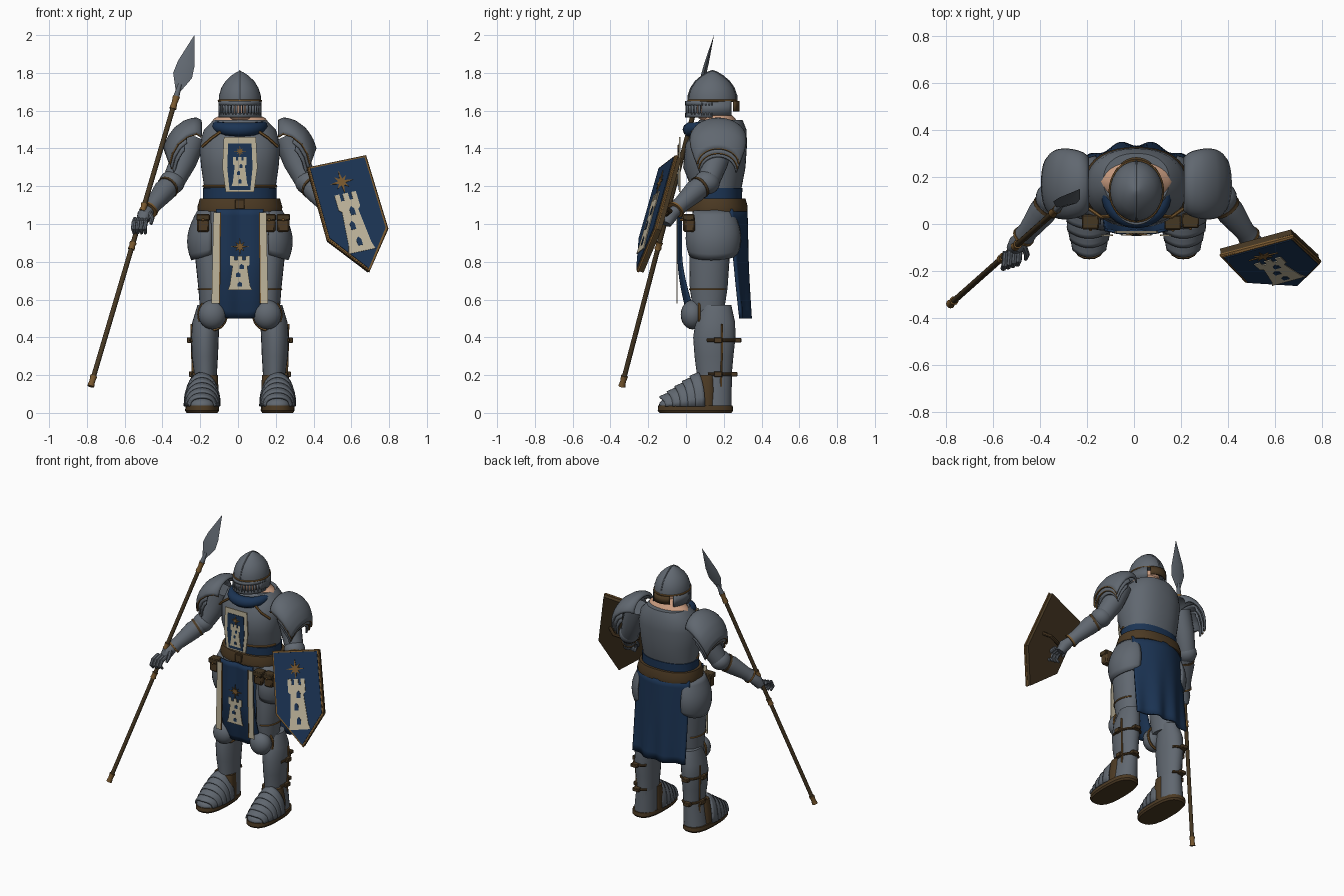
import bpy, bmesh
from math import sin, cos, pi, radians
from mathutils import Vector, Matrix

if "Cube" in bpy.data.objects:
    bpy.data.objects.remove(bpy.data.objects["Cube"])
made = []
CX = 0.01  # body centre line


def colour(name, *rgb):
    m = bpy.data.materials.new(name)
    m.use_nodes = True
    m.diffuse_color = (*rgb, 1)
    m.node_tree.nodes["Principled BSDF"].inputs["Base Color"].default_value = (*rgb, 1)
    return m


steel = colour("steel", .118, .137, .162)
blue = colour("blue cloth", .011, .034, .088)
cream = colour("cream cloth", .52, .46, .33)
leather = colour("brown leather", .072, .042, .017)
brass = colour("brass", .19, .098, .028)
skin = colour("skin", .6, .34, .22)
wood = colour("dark wood", .06, .038, .016)


def finish(name, bm, mat, solid=0):
    bmesh.ops.recalc_face_normals(bm, faces=bm.faces)
    me = bpy.data.meshes.new(name)
    bm.to_mesh(me)
    bm.free()
    me.materials.append(mat)
    ob = bpy.data.objects.new(name, me)
    bpy.context.collection.objects.link(ob)
    if solid:
        mod = ob.modifiers.new("thickness", "SOLIDIFY")
        mod.thickness, mod.offset = solid, 0
    made.append(ob)


def skin_rings(name, rings, mat, closed=False):
    bm = bmesh.new()
    vs = [[bm.verts.new(p) for p in r] for r in rings]
    n = len(vs[0])
    for a, b in zip(vs, vs[1:] + vs[:1] if closed else vs[1:]):
        for i in range(n):
            bm.faces.new((a[i], a[(i + 1) % n], b[(i + 1) % n], b[i]))
    if not closed:
        bm.faces.new(vs[0])
        bm.faces.new(vs[-1])
    finish(name, bm, mat)


def loft(name, rings, mat, n=28, power=2.0):
    """Stack of horizontal superellipses: x, y, z, half width, half depth."""
    def co(x, y, z, rx, ry, a):
        c, s = cos(a), sin(a)
        k = (abs(c) ** power + abs(s) ** power) ** (-1 / power)
        return (x + rx * c * k, y + ry * s * k, z)
    skin_rings(name, [[co(*r, 2 * pi * i / n) for i in range(n)] for r in rings], mat)


def limb(name, pts, radii, mat, n=12, closed=False):
    """Round tube along a path with its own radius at each point."""
    pts = [Vector(p) for p in pts]
    radii = radii if isinstance(radii, (list, tuple)) else [radii] * len(pts)
    m = len(pts)
    tan = [((pts[(i + 1) % m] - pts[i - 1]) if closed else
            (pts[min(i + 1, m - 1)] - pts[max(i - 1, 0)])).normalized() for i in range(m)]
    ref = min((Vector(a) for a in ((1, 0, 0), (0, 1, 0), (0, 0, 1))),
              key=lambda a: max(abs(t.dot(a)) for t in tan))
    rings = []
    for p, t, r in zip(pts, tan, radii):
        u = t.cross(ref).normalized()
        v = t.cross(u)
        rings.append([p + r * (cos(2 * pi * i / n) * u + sin(2 * pi * i / n) * v) for i in range(n)])
    skin_rings(name, rings, mat, closed)


def arc(x, y, z, rx, ry, a0=0, a1=348.75, n=32):
    return [(x + rx * cos(a), y + ry * sin(a), z) for a in (radians(a0 + (a1 - a0) * i / (n - 1)) for i in range(n))]


def sheet(name, fn, nu, nv, mat, solid=.012):
    bm = bmesh.new()
    g = [[bm.verts.new(fn(i / nu, j / nv)) for i in range(nu + 1)] for j in range(nv + 1)]
    for j in range(nv):
        for i in range(nu):
            bm.faces.new((g[j][i], g[j][i + 1], g[j + 1][i + 1], g[j + 1][i]))
    finish(name, bm, mat, solid)


def ball(name, loc, size, mat):
    bm = bmesh.new()
    bmesh.ops.create_uvsphere(bm, u_segments=20, v_segments=12, radius=1,
                              matrix=Matrix.Translation(loc) @ Matrix.Diagonal((*size, 1)))
    finish(name, bm, mat)


def box(name, loc, size, mat):
    bm = bmesh.new()
    bmesh.ops.create_cube(bm, size=1, matrix=Matrix.Translation(loc) @ Matrix.Diagonal((*size, 1)))
    bmesh.ops.bevel(bm, geom=bm.edges[:], offset=min(size) * .15, segments=1, affect='EDGES')
    finish(name, bm, mat)


def plate(name, pts, frame, lift, thick, mat):
    bm = bmesh.new()
    f = bm.faces.new([bm.verts.new((x, y, lift)) for x, y in pts])
    new = bmesh.ops.extrude_face_region(bm, geom=[f])["geom"]
    bmesh.ops.translate(bm, verts=[v for v in new if isinstance(v, bmesh.types.BMVert)], vec=(0, 0, thick))
    bm.transform(frame)
    finish(name, bm, mat)


def emblem(part, frame, y, w, h, star_y, star_r, lift):
    half = [(.5, 0), (.42, .12), (.3, .7), (.4, .74), (.4, 1), (.22, 1), (.22, .88), (.1, .88), (.1, 1)]
    outline = half + [(-a, b) for a, b in reversed(half)]
    plate(part + "_tower", [(a * w, y + b * h) for a, b in outline], frame, lift, .004, cream)
    for k, (wx, wy) in enumerate(((.0, .1), (-.07, .38), (.07, .62))):
        win = [(-.09, 0), (.09, 0), (.09, .1), (0, .15), (-.09, .1)]
        plate(f"{part}_window_{k}", [((wx + a) * w, y + (wy + b) * h) for a, b in win], frame, lift + .004, .002, blue)
    star = [(r * sin(i * pi / 8), star_y + r * cos(i * pi / 8)) for i in range(16)
            for r in [star_r * (.3 if i % 2 else 1 if i % 4 == 0 else .7)]]
    plate(part + "_star", star, frame, lift, .004, brass)


def frame_of(origin, normal, up):
    n = Vector(normal).normalized()
    v = (Vector(up) - n * Vector(up).dot(n)).normalized()
    m = Matrix((v.cross(n), v, n)).transposed().to_4x4()
    m.translation = origin
    return m


# Torso, waist and belt
loft("breastplate", [(CX, .16, 1.08, .18, .12), (CX, .16, 1.16, .185, .125), (CX, .16, 1.2, .19, .136),
                     (CX, .15, 1.3, .205, .165), (CX, .16, 1.42, .215, .163), (CX, .18, 1.5, .19, .14),
                     (CX, .185, 1.55, .14, .115)], steel, 36, 2.3)
limb("breastplate_trim", arc(CX, .16, 1.2, .195, .15, 190, 350), .007, brass, 8)
loft("waist_cloth", [(CX, .16, 1.09, .195, .137), (CX, .16, 1.19, .195, .138)], blue, 36, 2.3)
loft("belt", [(CX, .16, 1.065, .222, .165), (CX, .16, 1.09, .225, .167), (CX, .16, 1.135, .212, .155)], leather, 36, 2.3)
box("belt_buckle", (CX, -.005, 1.105), (.05, .015, .05), leather)
loft("hips", [(CX, .16, .93, .13, .1), (CX, .16, 1.09, .19, .13)], steel)

# Neck, collar and head
loft("shoulder_skin", [(CX, .18, 1.54, .15, .09), (CX, .18, 1.56, .135, .08), (CX, .17, 1.585, .085, .065),
                       (CX, .16, 1.63, .058, .06)], skin)
ring = [2 * pi * i / 32 for i in range(32)]
limb("collar", [(CX + .122 * cos(a), .13 + .11 * sin(a), 1.52 + .02 * sin(a)) for a in ring],
     [.025 - .013 * sin(a) for a in ring], blue, 10, True)
ball("head", (CX, .135, 1.63), (.08, .095, .1), skin)
dome = ((1.645, 1.0), (1.68, .99), (1.72, .88), (1.755, .69), (1.785, .41), (1.803, .17), (1.81, .02))
loft("helmet_dome", [(CX, .14, z, .112 * k, .128 * k) for z, k in dome], steel)
limb("helmet_band", arc(CX, .14, 1.652, .112, .128), .006, brass, 8, True)
limb("helmet_ridge", [(CX, .14 - .128 * k, z) for z, k in dome] +
     [(CX, .14 + .128 * k, z) for z, k in dome[::-1]], .005, steel, 6)


def visor(z0, z1, a0=-90, a1=90):
    def fn(u, v):
        a = radians(a0 + (a1 - a0) * u)
        return (CX + .108 * sin(a), .14 - .138 * cos(a), z0 + (z1 - z0) * v)
    return fn


sheet("visor_top", visor(1.628, 1.65), 24, 1, steel)
sheet("visor_bottom", visor(1.565, 1.588), 24, 1, steel)
for i in range(13):
    a = -60 + 10 * i
    sheet(f"visor_bar_{i}", visor(1.58, 1.63, a - 3, a + 3), 1, 1, steel)
for a0, a1 in ((-135, -66), (66, 135)):
    sheet("cheek_guard", visor(1.575, 1.65, a0, a1), 10, 1, steel)
sheet("neck_guard", visor(1.595, 1.65, 145, 215), 10, 1, leather)

# Front and back cloth
chest = frame_of((CX, -.03, 0), (0, -1, 0), (0, 0, 1))
plate("chest_panel", [(-.075, 1.17), (.075, 1.17), (.093, 1.3), (.085, 1.46), (-.085, 1.46), (-.093, 1.3)],
      chest, 0, .008, cream)
plate("chest_field", [(-.055, 1.18), (.055, 1.18), (.067, 1.3), (.062, 1.425), (-.062, 1.425), (-.067, 1.3)],
      chest, .008, .003, blue)
emblem("chest", chest, 1.2, .09, .155, 1.385, .032, .011)
sheet("front_cloth", lambda u, v: (CX + (u - .5) * (.25 + .03 * v), -.032 + .06 * max(0, v - .5) ** 1.5 * 2.5
      + .006 * cos(u * 4 * pi), 1.08 - .58 * v + .08 * (2 * u - 1) ** 4 * v), 20, 16, blue)
emblem("skirt", chest, .65, .13, .18, .88, .05, .014)
for s in (-1, 1):
    plate("skirt_stripe", [(s * .105, 1.06), (s * .14, 1.06), (s * .15, .58), (s * .11, .58)], chest, .014, .006, cream)
    plate("skirt_stripe_edge", [(s * .1, 1.06), (s * .106, 1.06), (s * .111, .58), (s * .105, .58)],
          chest, .014, .007, brass)
sheet("back_cloth", lambda u, v: (CX + (u - .5) * .41, .318 + .018 * v - .085 * (2 * u - 1) ** 2 * (1 - .3 * v)
      + .012 * v * v * cos(u * 6 * pi), 1.08 - .58 * v), 30, 12, blue, .015)

# Belt pouches
for x in (-.185, .165, .24):
    box("pouch", (x, -.005 + abs(x) * .1, 1.0), (.065, .055, .085), leather)
    box("pouch_flap", (x, -.01 + abs(x) * .1, 1.035), (.072, .062, .035), wood)
    ball("pouch_stud", (x, -.042 + abs(x) * .1, 1.022), (.007, .007, .007), brass)

# Paired parts: legs, feet, shoulders and arms
for s, side in ((-1, "right"), (1, "left")):
    def P(x, y, z):
        return (CX + s * x, y, z)

    def lofted(part, rings, mat, power=2.0):
        loft(f"{side}_{part}", [(CX + s * r[0],) + r[1:] for r in rings], mat, 24, power)

    lofted("thigh", [(.15, .12, .53, .06, .08), (.15, .12, .66, .07, .1), (.155, .125, .85, .085, .108),
                     (.15, .15, 1.0, .09, .115), (.14, .155, 1.1, .07, .11)], steel)

    def tasset(u, v):
        a, r = radians(-95 + 180 * u), .05 + .064 * sin(pi * (.05 + .72 * v))
        return P(.16 + r * cos(a), .145 + (.05 + .8 * r) * sin(a), 1.07 - .23 * v - .03 * v * sin(pi * u))
    sheet(side + "_tasset", tasset, 18, 8, steel)
    limb(side + "_thigh_trim", [P(*p) for p in arc(.15, .12, .655, .07, .1, -90, 60, 16)], .005, brass, 6)
    ball(side + "_knee", P(.145, .035, .52), (.075, .063, .078), steel)
    limb(side + "_knee_trim", [P(.145 + .073 * cos(a), .07, .52 + .08 * sin(a)) for a in ring], .008, brass, 6, True)
    lofted("greave", [(.185, .15, .1, .06, .09), (.182, .15, .2, .06, .092), (.185, .148, .3, .069, .103),
                      (.185, .15, .4, .073, .112), (.18, .155, .48, .072, .105), (.165, .16, .57, .06, .08)], steel)
    for z, rx, ry in ((.385, .074, .114), (.205, .064, .097)):
        limb(side + "_shin_strap", [P(*p) for p in arc(.184, .15, z, rx, ry, -20, 130, 16)], .009, leather, 8)
        box(side + "_strap_buckle", P(.268 if z > .3 else .258, .17, z), (.025, .045, .03), leather)
        box(side + "_strap_end", P(.2, .275 if z > .3 else .255, z), (.05, .035, .025), leather)
    limb(side + "_shin_trim", [P(.246, .185, .13), P(.252, .19, .3), P(.256, .19, .47)], .006, brass, 6)

    # Foot: sole, heel, ankle strap and overlapping toe plates
    lofted("sole", [(.2, .05, 0, .082, .19), (.2, .05, .012, .09, .2), (.2, .05, .038, .088, .197)], leather, 2.7)
    lofted("heel", [(.195, .15, .035, .075, .092), (.19, .15, .12, .07, .092), (.185, .15, .2, .063, .093)], steel)
    lofted("ankle_leather", [(.195, .1, .035, .084, .06), (.193, .105, .12, .08, .055), (.187, .11, .2, .07, .045)],
           leather, 3)
    for k in range(5):
        def toe(u, v):
            t = (k + v * 1.25) / 5
            w, h = .062 + .026 * min(1, t * 2) + .004 * (1 - v), .035 + .135 * t + .012 * (1 - v)
            return P(.2 + w * cos(pi * u), -.14 + .2 * t + .03 * abs(cos(pi * u)) ** 2,
                     .035 + h * sin(pi * u) ** .8)
        sheet(f"{side}_toe_plate_{k}", toe, 16, 3, steel)
    ball(side + "_toe_cap", P(.2, -.085, .04), (.066, .058, .04), steel)

    # Shoulder armour: a big cap over two narrow plates
    prof = [(.205, 1.545), (.235, 1.56), (.29, 1.545), (.345, 1.505), (.38, 1.455), (.4, 1.4)]

    def cap(scale, dx, dz, b0):
        def fn(u, v):
            t = (b0 + (1 - b0) * v) * 4.999
            i = int(t)
            x, z = [p + (q - p) * (t - i) for p, q in zip(prof[i], prof[i + 1])]
            a = radians(-88 + 176 * u)
            width = scale * (.11 + .035 * sin(pi * t / 5))
            return P(x + dx - .03 * (1 - cos(a)) * t / 5, .17 + width * sin(a), z + dz - .085 * (1 - cos(a)))
        return fn
    for k, args in enumerate(((1, 0, 0, 0), (.93, -.012, -.025, .45), (.86, -.025, -.045, .55))):
        fn = cap(*args)
        sheet(f"{side}_shoulder_plate_{k}", fn, 18, 12, steel)
        if k < 2:
            limb(f"{side}_shoulder_trim_{k}", [fn(i / 18, 1) for i in range(19)], .005, brass, 6)
    fn = cap(1, 0, 0, 0)
    limb(side + "_shoulder_front_trim", [fn(0, i / 10) for i in range(11)], .006, brass, 6)
    limb(side + "_chest_trim", [P(.1, .035, 1.49), P(.15, .03, 1.455), P(.2, .065, 1.41)], .008, brass, 6)

    # Arm
    limb(side + "_upper_arm", [P(.25, .17, 1.46), P(.3, .155, 1.33), P(.35, .12, 1.23)], [.075, .07, .06], steel, 18)
    ball(side + "_elbow", P(.36, .11, 1.22), (.068, .07, .064), steel)
    limb(side + "_forearm", [P(.36, .1, 1.215), P(.4, .05, 1.175), P(.46, -.03, 1.1), P(.48, -.055, 1.075)],
         [.055, .06, .043, .046], steel, 18)
    limb(side + "_wrist_trim", [P(.476, -.05, 1.08), P(.482, -.057, 1.073)], .049, brass, 16)
    limb(side + "_elbow_strap", [P(.378, .077, 1.197), P(.386, .067, 1.19)], .062, leather, 16)
    limb(side + "_hand", [P(.48, -.05, 1.075), P(.505, -.085, 1.045), P(.525, -.105, 1.0)], [.03, .04, .028], steel)
    for k in range(4):
        x, y = .485 + .02 * k, -.11 - .006 * k
        limb(f"{side}_finger_{k}", [P(x + .01, y + .01, 1.025), P(x + .015, y - .045, 1.01), P(x + .02, y - .06, .975),
                                    P(x + .015, y - .04, .95)], [.013, .013, .012, .008], steel, 8)
    limb(side + "_thumb", [P(.48, -.09, 1.06), P(.465, -.13, 1.03), P(.47, -.15, 1.0)], [.014, .013, .008], steel, 8)

# Spear
foot, tip = Vector((-.78, -.34, .14)), Vector((-.23, .148, 2.0))


def along(*ts):
    return [foot.lerp(tip, t) for t in ts]


limb("spear_shaft", along(.01, .83), .013, wood, 12)
limb("spear_socket", along(.82, .86), [.017, .01], steel, 12)
for k, (a, b) in enumerate(((0, .03), (.39, .41), (.5, .52), (.79, .825))):
    limb(f"spear_fitting_{k}", along(a, (a + b) / 2, b), [.019, .015, .019], brass, 12)
axis = (tip - foot).normalized()
across = (Vector((1, 0, 0)) - axis * axis.x).normalized()
thin = axis.cross(across)
skin_rings("spear_blade", [[foot.lerp(tip, t) + across * w * c + thin * .25 * w * d
                            for c, d in ((1, 0), (0, 1), (-1, 0), (0, -1))]
                           for t, w in ((.84, .012), (.885, .052), (.92, .046), (1, .001))], steel)

# Shield on the left hand
shield = frame_of((.588, -.168, 1.08), (.2, -1, .34), (-.283, .27, .959))
shape = [(-.152, .268), (.168, .265), (.17, -.15), (.01, -.355), (-.158, -.14)]
plate("shield_board", shape, shield, -.035, .035, wood)
plate("shield_rim", shape, shield, 0, .005, brass)
plate("shield_field", [(x * .95, y * .97) for x, y in shape], shield, .005, .004, blue)
emblem("shield", shield, -.245, .15, .33, .15, .065, .009)
limb("shield_edge", [shield @ Vector((x, y, -.005)) for x, y in shape], .008, brass, 6, True)
limb("shield_grip", [shield @ Vector((x, .0, z)) for x, z in ((-.1, -.03), (-.06, -.075), (.06, -.075), (.1, -.03))],
     .012, leather, 8)

for ob in made:
    ob.select_set(True)
bpy.context.view_layer.objects.active = made[0]
bpy.ops.object.shade_smooth_by_angle(angle=radians(38))
